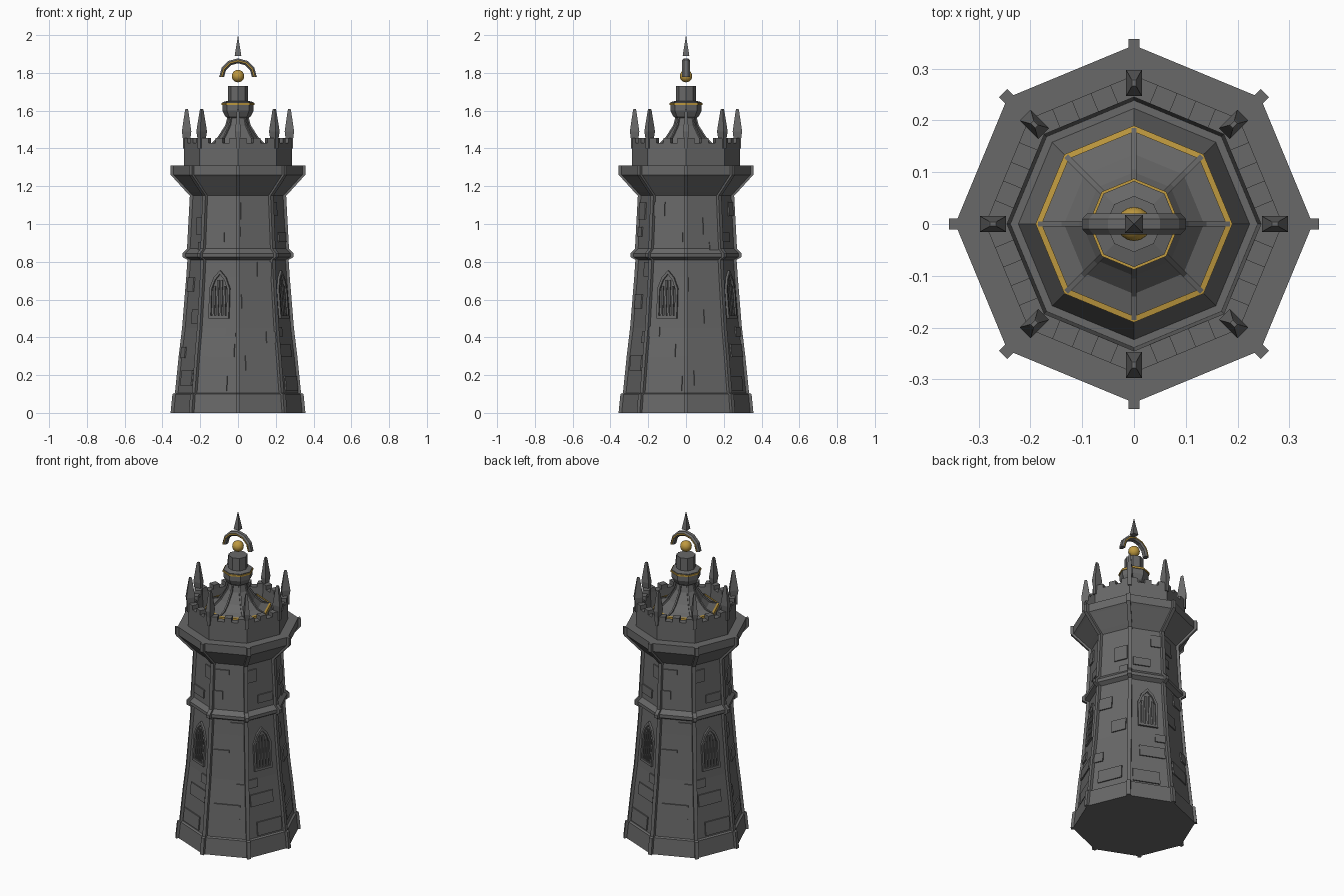
import bpy, bmesh, math
from mathutils import Vector, Matrix

cube = bpy.data.objects.get("Cube")
if cube:
    bpy.data.objects.remove(cube)

SIDES = 8
STEP = math.tau / SIDES
APO = math.cos(STEP / 2)


def material(name, colour):
    m = bpy.data.materials.new(name)
    m.use_nodes = True
    m.diffuse_color = colour
    m.node_tree.nodes["Principled BSDF"].inputs["Base Color"].default_value = colour
    return m


STONE = material("grey stone", (0.14, 0.14, 0.14, 1))
GOLD = material("old gold", (0.52, 0.32, 0.05, 1))


def finish(name, bm, *mats):
    bmesh.ops.recalc_face_normals(bm, faces=bm.faces)
    mesh = bpy.data.meshes.new(name)
    bm.to_mesh(mesh)
    bm.free()
    for m in mats:
        mesh.materials.append(m)
    obj = bpy.data.objects.new(name, mesh)
    bpy.context.collection.objects.link(obj)
    return obj


def loft(bm, rings, cap=True, loop=False):
    """Skin a row of equal point rings; return the side faces by ring edge."""
    loops = [[bm.verts.new(p) for p in ring] for ring in rings]
    n = len(loops[0])
    pairs = list(zip(loops, loops[1:] + loops[:1])) if loop else list(zip(loops, loops[1:]))
    sides = []
    for a, b in pairs:
        for i in range(n):
            j = (i + 1) % n
            sides.append((i, bm.faces.new((a[i], a[j], b[j], b[i]))))
    if cap and not loop:
        bm.faces.new(loops[0])
        bm.faces.new(loops[-1])
    return sides


def lathe(name, profile, mat, loop=False):
    bm = bmesh.new()
    loft(bm, [[(r * math.cos(k * STEP), r * math.sin(k * STEP), z) for k in range(SIDES)]
              for r, z in profile], loop=loop)
    return finish(name, bm, mat)


def corner_ribs(name, profile, width, depth):
    """A rib on every corner whose outer edge follows the profile."""
    bm = bmesh.new()
    w = width / 2
    for k in range(SIDES):
        turn = Matrix.Rotation(k * STEP, 3, "Z")
        loft(bm, [[turn @ Vector(p) for p in ((r - depth, -w, z), (r, -w, z), (r, w, z), (r - depth, w, z))]
                  for r, z in profile])
    return finish(name, bm, STONE)


# Main shaft with plinth, string course and flared cornice
shaft = [(.345, 0), (.335, .1), (.322, .105), (.302, .3), (.284, .45), (.262, .72), (.256, .81),
         (.282, .825), (.282, .845), (.258, .87), (.243, 1.15), (.262, 1.17),
         (.335, 1.25), (.345, 1.26), (.345, 1.31)]
lathe("tower_shaft", shaft, STONE)
corner_ribs("shaft_ribs", [(r + .012, z) for r, z in shaft], .022, .04)


def radius(z):
    for (r0, z0), (r1, z1) in zip(wall, wall[1:]):
        if z <= z1:
            return r0 + (r1 - r0) * (z - z0) / (z1 - z0)
    return wall[-1][0]


# Wall line without plinth, string course and cornice
wall = [(.332, 0), (.322, .105), (.302, .3), (.284, .45), (.262, .72), (.256, .81), (.258, .87), (.243, 1.15)]


def on_face(face, u, z, out):
    """Point on a wall side: u across, z up, out from the wall."""
    p = Vector((radius(z) * APO + out, u, z))
    return Matrix.Rotation((face + .5) * STEP, 3, "Z") @ p


def slab(bm, face, outline, out, back=-.01):
    loft(bm, [[on_face(face, u, z, d) for u, z in outline] for d in (back, out)])


def brick(bm, face, u, z, w, h):
    w, h = w / 2, h / 2
    slab(bm, face, [(u - w, z - h), (u + w, z - h), (u + w, z + h), (u - w, z + h)], .007)


# Raised stones: u, z, width, height
plain = [(-.04, 1.07, .08, .09), (-.04, .59, .09, .075), (.05, .76, .08, .075), (0, .265, .15, .08),
         (-.06, .96, .05, .05), (.08, .4, .06, .06)]
windowed = [(-.06, 1.08, .07, .075), (.03, .93, .1, .05), (-.02, .33, .15, .07),
            (.02, .155, .16, .08), (-.07, .43, .06, .05)]
bm = bmesh.new()
for face in range(SIDES):
    flip = -1 if face % 4 < 2 else 1
    drop = .08 if flip < 0 else 0
    if face % 2 == 0:
        for u, z, w, h in plain:
            brick(bm, face, u * flip, z - drop, w, h)
    else:
        for u, z, w, h in windowed:
            brick(bm, face, u * flip, z, w, h)
finish("wall_stones", bm, STONE)


# Pointed windows with vertical bars on every other side
def arch(w, low, spring, top):
    shoulder = spring + (top - spring) * .6
    return [(-w, low), (w, low), (w, spring), (w * .6, shoulder), (0, top),
            (-w * .6, shoulder), (-w, spring)]


outer, inner = arch(.058, .5, .66, .755), arch(.045, .515, .655, .735)
frames, bars = bmesh.new(), bmesh.new()
for face in range(1, SIDES, 2):
    for i in range(len(outer)):
        j = (i + 1) % len(outer)
        slab(frames, face, [outer[i], outer[j], inner[j], inner[i]], .012)
    for u in (-.03, -.01, .01, .03):
        top = .72 - abs(u) * 1.6
        slab(bars, face, [(u - .005, .515), (u + .005, .515), (u + .005, top), (u - .005, top)], .008)
finish("window_frames", frames, STONE)
finish("window_bars", bars, STONE)

# Parapet wall, merlons and corner pinnacles
lathe("parapet", [(.287, 1.3), (.287, 1.43), (.245, 1.43), (.238, 1.3)], STONE, loop=True)
bm = bmesh.new()
for face in range(SIDES):
    turn = Matrix.Rotation((face + .5) * STEP, 3, "Z")
    for u in (-.08, 0, .08):
        ring = [(.245 * APO, u - .02), (.287 * APO, u - .02), (.287 * APO, u + .02), (.245 * APO, u + .02)]
        loft(bm, [[turn @ Vector((x, y, z)) for x, y in ring] for z in (1.42, 1.455)])
finish("merlons", bm, STONE)

bm = bmesh.new()
for k in range(SIDES):
    turn = Matrix.Rotation(k * STEP, 3, "Z")
    loft(bm, [[turn @ Vector((.272 + a * s, b * t, z)) for a, b in ((-1, -1), (1, -1), (1, 1), (-1, 1))]
              for z, s, t in ((1.4, .02, .01), (1.45, .02, .011), (1.49, .025, .015), (1.6, .009, .006), (1.61, .006, .004))])
finish("pinnacles", bm, STONE)

# Concave roof, neck and capped collar
roof = [(.225, 1.305), (.19, 1.4), (.18, 1.412), (.135, 1.425), (.1, 1.46), (.062, 1.52), (.052, 1.56),
        (.068, 1.57), (.083, 1.6), (.083, 1.645), (.054, 1.652), (.054, 1.73)]
lathe("roof_and_neck", roof, STONE)
corner_ribs("roof_ribs", [(r + .005, z + .004) for r, z in roof[2:7]], .01, .02)
lathe("roof_gold_rim", [(.19, 1.397), (.19, 1.414), (.178, 1.416), (.178, 1.397)], GOLD, loop=True)
lathe("collar_gold_band", [(.088, 1.63), (.088, 1.64), (.08, 1.64), (.08, 1.63)], GOLD, loop=True)

# Floating ball
bm = bmesh.new()
bmesh.ops.create_uvsphere(bm, u_segments=16, v_segments=10, radius=.033,
                          matrix=Matrix.Translation((0, 0, 1.783)))
for f in bm.faces:
    f.smooth = True
finish("gold_ball", bm, GOLD)

# Floating arch with gold inlay along both sides
half = [(.1, .01), (.091, .02), (.083, .02), (.074, .011)]
section = half + [(r, -y) for r, y in reversed(half)]
bm = bmesh.new()
rings = [[(r * math.cos(math.pi * k / 6), y, 1.777 + r * math.sin(math.pi * k / 6)) for r, y in section]
         for k in range(7)]
for edge, f in loft(bm, rings):
    f.material_index = 1 if edge in (1, 5) else 0
finish("finial_arch", bm, STONE, GOLD)

# Spike
bm = bmesh.new()
bmesh.ops.create_cone(bm, cap_ends=True, segments=4, radius1=.025, radius2=0, depth=.11,
                      matrix=Matrix.Translation((0, 0, 1.945)) @ Matrix.Rotation(math.pi / 4, 4, "Z"))
finish("spike", bm, STONE)
